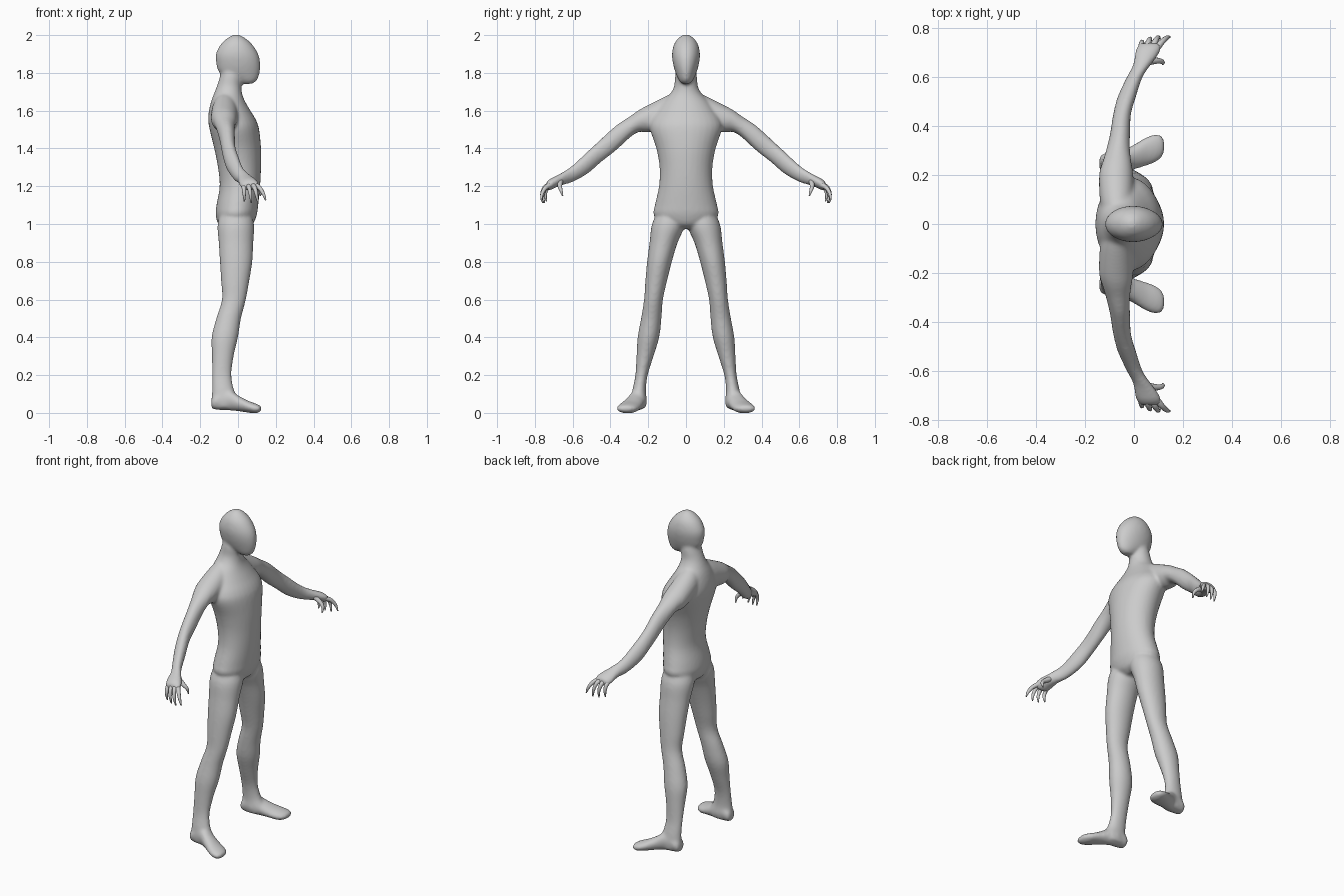
import bpy, bmesh, math
from mathutils import Vector

skin = bpy.data.materials.new("grey skin")
skin.diffuse_color = (0.6, 0.6, 0.6, 1)


def spline(rows, steps=4):
    """Smoothly fill in between rows of section parameters."""
    out = []
    for i in range(len(rows) - 1):
        p = [rows[max(0, min(len(rows) - 1, i + k))] for k in (-1, 0, 1, 2)]
        for s in range(steps):
            t = s / steps
            out.append([0.5 * (2 * b + (c - a) * t + (2 * a - 5 * b + 4 * c - d) * t * t
                               + (3 * b - a - 3 * c + d) * t ** 3) for a, b, c, d in zip(*p)])
    return out + [list(rows[-1])]


def loft(bm, axis, rows, side=1, n=32):
    """Closed loft of ellipses: rows are (position, min u, max u, min v, max v)."""
    u, v = [k for k in range(3) if k != axis]
    rings = []
    for pos, u0, u1, v0, v1 in spline(rows):
        ring = []
        for i in range(n):
            a = 2 * math.pi * i / n
            co = Vector()
            co[axis] = pos
            co[u] = (u0 + u1) / 2 + (u1 - u0) / 2 * math.cos(a)
            co[v] = (v0 + v1) / 2 + (v1 - v0) / 2 * math.sin(a)
            co.y *= side
            ring.append(bm.verts.new(co))
        rings.append(ring)
    faces = [bm.faces.new((a[i], a[(i + 1) % n], b[(i + 1) % n], b[i]))
             for a, b in zip(rings, rings[1:]) for i in range(n)]
    faces += [bm.faces.new(rings[0]), bm.faces.new(rings[-1])]
    bmesh.ops.recalc_face_normals(bm, faces=faces)


# Trunk and neck: z, back x, front x, half width
trunk = [(0.975, -0.07, 0.045, 0.06), (1.0, -0.105, 0.08, 0.13), (1.05, -0.118, 0.10, 0.172),
         (1.1, -0.114, 0.107, 0.165), (1.2, -0.097, 0.117, 0.143), (1.3, -0.106, 0.122, 0.14),
         (1.4, -0.126, 0.122, 0.157), (1.5, -0.15, 0.112, 0.19), (1.55, -0.158, 0.096, 0.185),
         (1.6, -0.154, 0.066, 0.155), (1.65, -0.142, 0.037, 0.12), (1.69, -0.127, 0.022, 0.083),
         (1.73, -0.112, 0.018, 0.063), (1.78, -0.096, 0.02, 0.058), (1.85, -0.08, 0.01, 0.045)]
# Head, chin to crown
head = [(1.742, 0.02, 0.075, 0.02), (1.76, -0.02, 0.1, 0.036), (1.8, -0.097, 0.115, 0.055),
        (1.85, -0.115, 0.118, 0.069), (1.9, -0.117, 0.107, 0.074), (1.95, -0.092, 0.076, 0.064),
        (1.985, -0.055, 0.037, 0.04), (2.003, -0.022, 0.004, 0.012)]
# Leg: z, back x, front x, inner y, outer y
leg = [(1.08, -0.08, 0.06, 0.03, 0.14), (1.0, -0.108, 0.085, 0.005, 0.18),
       (0.9, -0.102, 0.081, 0.045, 0.193), (0.8, -0.096, 0.076, 0.075, 0.206),
       (0.7, -0.09, 0.06, 0.1, 0.215), (0.6, -0.085, 0.042, 0.122, 0.222),
       (0.5, -0.115, 0.016, 0.13, 0.238), (0.4, -0.14, 0.0, 0.142, 0.256),
       (0.3, -0.138, -0.023, 0.172, 0.262), (0.2, -0.137, -0.034, 0.203, 0.268),
       (0.12, -0.137, -0.02, 0.212, 0.284), (0.06, -0.141, 0.01, 0.207, 0.293),
       (0.025, -0.135, 0.0, 0.215, 0.285)]
# Foot: x, inner y, outer y, bottom z, top z
foot = [(-0.142, 0.225, 0.27, 0.03, 0.07), (-0.125, 0.21, 0.288, 0.018, 0.1),
        (-0.06, 0.21, 0.295, 0.014, 0.13), (0.0, 0.223, 0.325, 0.009, 0.093),
        (0.05, 0.238, 0.355, 0.002, 0.066), (0.09, 0.253, 0.368, -0.003, 0.051),
        (0.115, 0.275, 0.36, 0.005, 0.04), (0.125, 0.3, 0.335, 0.015, 0.03)]
# Arm and palm: y, back x, front x, bottom z, top z
arm = [(0.05, -0.13, 0.0, 1.5, 1.7), (0.1, -0.14, 0.0, 1.5, 1.68), (0.2, -0.143, -0.003, 1.485, 1.63),
       (0.25, -0.13, -0.01, 1.487, 1.603), (0.3, -0.115, -0.016, 1.455, 1.568),
       (0.37, -0.098, -0.016, 1.39, 1.522), (0.45, -0.085, -0.012, 1.327, 1.45),
       (0.52, -0.067, 0.008, 1.267, 1.385), (0.6, -0.03, 0.035, 1.222, 1.311),
       (0.65, -0.004, 0.068, 1.207, 1.276), (0.69, 0.002, 0.098, 1.193, 1.254),
       (0.72, 0.01, 0.112, 1.178, 1.239), (0.74, 0.025, 0.105, 1.18, 1.22)]

bm = bmesh.new()
for rows in (trunk, head):
    loft(bm, 2, [(z, x0, x1, -w, w) for z, x0, x1, w in rows])
for side in (1, -1):
    loft(bm, 2, leg, side)
    loft(bm, 0, foot, side)
    loft(bm, 1, arm, side)
mesh = bpy.data.meshes.new("body")
bm.to_mesh(mesh)
bm.free()
mesh.materials.append(skin)
body = bpy.data.objects.new("body", mesh)
bpy.context.collection.objects.link(body)
# Fuse the parts into one soft skin
fuse = body.modifiers.new("fuse", 'REMESH')
fuse.mode, fuse.voxel_size, fuse.use_smooth_shade = 'VOXEL', 0.008, True
soften = body.modifiers.new("soften", 'SMOOTH')
soften.factor, soften.iterations = 0.5, 10

# Curled, tapering fingers: knuckle, bend and tip
digits = {
    "thumb": [(0.06, 0.665, 1.225), (0.098, 0.668, 1.2), (0.117, 0.662, 1.178), (0.118, 0.653, 1.148)],
    "index_finger": [(0.085, 0.71, 1.21), (0.113, 0.743, 1.192), (0.134, 0.762, 1.16), (0.147, 0.765, 1.125)],
    "middle_finger": [(0.07, 0.71, 1.21), (0.087, 0.747, 1.194), (0.098, 0.763, 1.155), (0.106, 0.759, 1.112)],
    "ring_finger": [(0.05, 0.71, 1.21), (0.059, 0.743, 1.192), (0.066, 0.757, 1.155), (0.07, 0.75, 1.112)],
    "little_finger": [(0.03, 0.705, 1.21), (0.031, 0.733, 1.192), (0.033, 0.745, 1.158), (0.034, 0.738, 1.12)],
}
for name, path in digits.items():
    curve = bpy.data.curves.new(name, 'CURVE')
    curve.dimensions, curve.use_fill_caps = '3D', True
    curve.bevel_depth, curve.bevel_resolution = 0.012, 3
    line = curve.splines.new('POLY')
    rows = spline([(*p, r) for p, r in zip(path, (1.3, 1.0, 0.75, 0.3))], 5)
    line.points.add(len(rows) - 1)
    for point, (x, y, z, r) in zip(line.points, rows):
        point.co, point.radius = (x, y, z, 1), r
    line.use_smooth = True
    curve.materials.append(skin)
    finger = bpy.data.objects.new(name, curve)
    bpy.context.collection.objects.link(finger)
    # Repeat on the other hand
    mirror = finger.modifiers.new("other hand", 'MIRROR')
    mirror.use_axis = (False, True, False)
